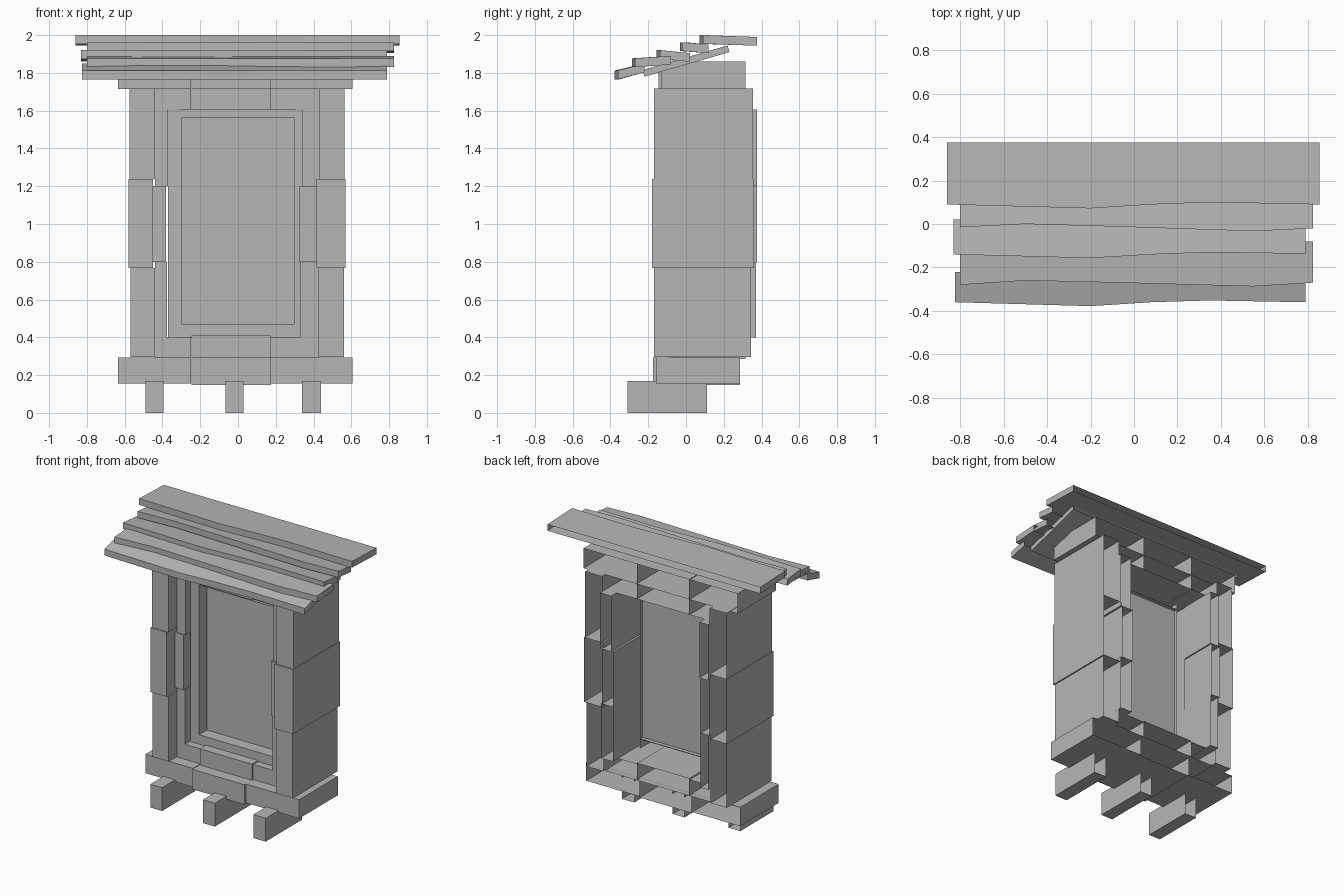
import bpy
import bmesh

cube = bpy.data.objects.get("Cube")
if cube:
    bpy.data.objects.remove(cube, do_unlink=True)

grey = bpy.data.materials.new("stone_grey")
grey.use_nodes = True
colour = (0.47, 0.47, 0.47, 1)
grey.diffuse_color = colour
grey.node_tree.nodes["Principled BSDF"].inputs["Base Color"].default_value = colour


def loft(name, rings, caps=True):
    """Join rings of four points; each ring runs front bottom, front top, back top, back bottom.
    The back strip stays open."""
    bm = bmesh.new()
    rows = [[bm.verts.new(p) for p in ring] for ring in rings]
    for a, b in zip(rows, rows[1:]):
        for i, j in ((0, 1), (1, 2), (3, 0)):
            bm.faces.new((a[i], b[i], b[j], a[j]))
    if caps:
        bm.faces.new(rows[0])
        bm.faces.new(rows[-1][::-1])
    bm.normal_update()
    mesh = bpy.data.meshes.new(name)
    bm.to_mesh(mesh)
    bm.free()
    mesh.materials.append(grey)
    obj = bpy.data.objects.new(name, mesh)
    bpy.context.collection.objects.link(obj)
    return obj


def block(name, xs, ys, zs):
    """Box with an open back."""
    (y0, y1), (z0, z1) = ys, zs
    return loft(name, [[(x, y0, z0), (x, y0, z1), (x, y1, z1), (x, y1, z0)] for x in xs])


# Outer columns: three stacked stones on each side
outer = [
    ("lower", (-0.57, -0.44), (0.425, 0.56), (-0.17, 0.345), (0.295, 0.768)),
    ("middle", (-0.58, -0.45), (0.415, 0.57), (-0.18, 0.36), (0.768, 1.238)),
    ("upper", (-0.575, -0.44), (0.43, 0.565), (-0.17, 0.355), (1.238, 1.717)),
]
# Inner columns: set back behind the outer ones
inner = [
    ("lower", (-0.44, -0.375), (0.33, 0.425), (-0.075, 0.37), (0.4, 0.8)),
    ("middle", (-0.45, -0.38), (0.325, 0.415), (-0.085, 0.375), (0.8, 1.2)),
    ("upper", (-0.44, -0.37), (0.34, 0.43), (-0.075, 0.375), (1.2, 1.605)),
]
for kind, stones in (("outer_column", outer), ("inner_column", inner)):
    for level, right, left, ys, zs in stones:
        block(f"{level}_{kind}_right", right, ys, zs)
        block(f"{level}_{kind}_left", left, ys, zs)

# Base and lintel courses: three stones each, the middle one a little proud
spans = [("right", -0.635, -0.25), ("middle", -0.245, 0.175), ("left", 0.175, 0.605)]
for side, x0, x1 in spans:
    proud = 0.015 if side == "middle" else 0
    block(f"base_stone_{side}", (x0, x1), (-0.16 - proud, 0.285), (0.155 - proud / 2, 0.292))
    block(f"lintel_stone_{side}", (x0, x1), (-0.13 - proud, 0.315), (1.715, 1.86))
    a, b = max(x0, -0.44), min(x1, 0.43)
    block(f"inner_sill_{side}", (a, b), (-0.075 - proud, 0.315), (0.285, 0.402 + proud / 2))
    block(f"inner_lintel_{side}", (a, b), (-0.075 - proud, 0.315), (1.605, 1.717))

# Window surround boards and recessed panel
surround = (-0.02, 0.1)
block("surround_right", (-0.37, -0.30), surround, (0.4, 1.6))
block("surround_left", (0.30, 0.34), surround, (0.4, 1.6))
block("surround_bottom", (-0.30, 0.30), surround, (0.4, 0.47))
block("surround_top", (-0.30, 0.30), surround, (1.56, 1.605))
panel = bpy.data.meshes.new("window_panel")
panel.from_pydata([(x, 0.07, z) for x, z in ((-0.3, 0.45), (0.3, 0.45), (0.3, 1.58), (-0.3, 1.58))],
                  [], [(0, 1, 2, 3)])
panel.materials.append(grey)
bpy.context.collection.objects.link(bpy.data.objects.new("window_panel", panel))

# Support beams under the base
for name, x0, x1, back in (("right", -0.49, -0.395, 0.075), ("middle", -0.065, 0.03, 0.11),
                           ("left", 0.34, 0.44, 0.11)):
    block(f"support_beam_{name}", (x0, x1), (-0.31, back), (0, 0.17))

# Sloping board that carries the roof planks
loft("roof_underlay", [[(x, -0.22, 1.78), (x, -0.23, 1.815), (x, 0.22, 1.945), (x, 0.23, 1.91)]
                       for x in (-0.73, 0.73)])

# Roof planks: uneven front edge points (x, y), back y, front top z, back top z
odd = (-0.2, 0.08, 0.35)
even = (-0.5, -0.08, 0.55)
planks = [
    (-0.825, 0.79, odd, (-0.36, -0.378, -0.36, -0.352, -0.36), -0.22, 1.812, 1.85),
    (-0.80, 0.825, even, (-0.28, -0.26, -0.27, -0.287, -0.27), -0.08, 1.877, 1.89),
    (-0.83, 0.79, odd, (-0.14, -0.157, -0.14, -0.13, -0.137), 0.02, 1.92, 1.905),
    (-0.80, 0.825, even, (-0.015, 0, -0.012, -0.033, -0.02), 0.12, 1.962, 1.95),
    (-0.86, 0.855, odd, (0.09, 0.072, 0.09, 0.1, 0.09), 0.375, 2.0, 1.99),
]
for n, (x0, x1, mids, fronts, back, zf, zb) in enumerate(planks, 1):
    t = 0.046
    loft(f"roof_plank_{n}", [[(x, y, zf - t), (x, y, zf), (x, back, zb), (x, back, zb - t)]
                             for x, y in zip((x0, *mids, x1), fronts)])
